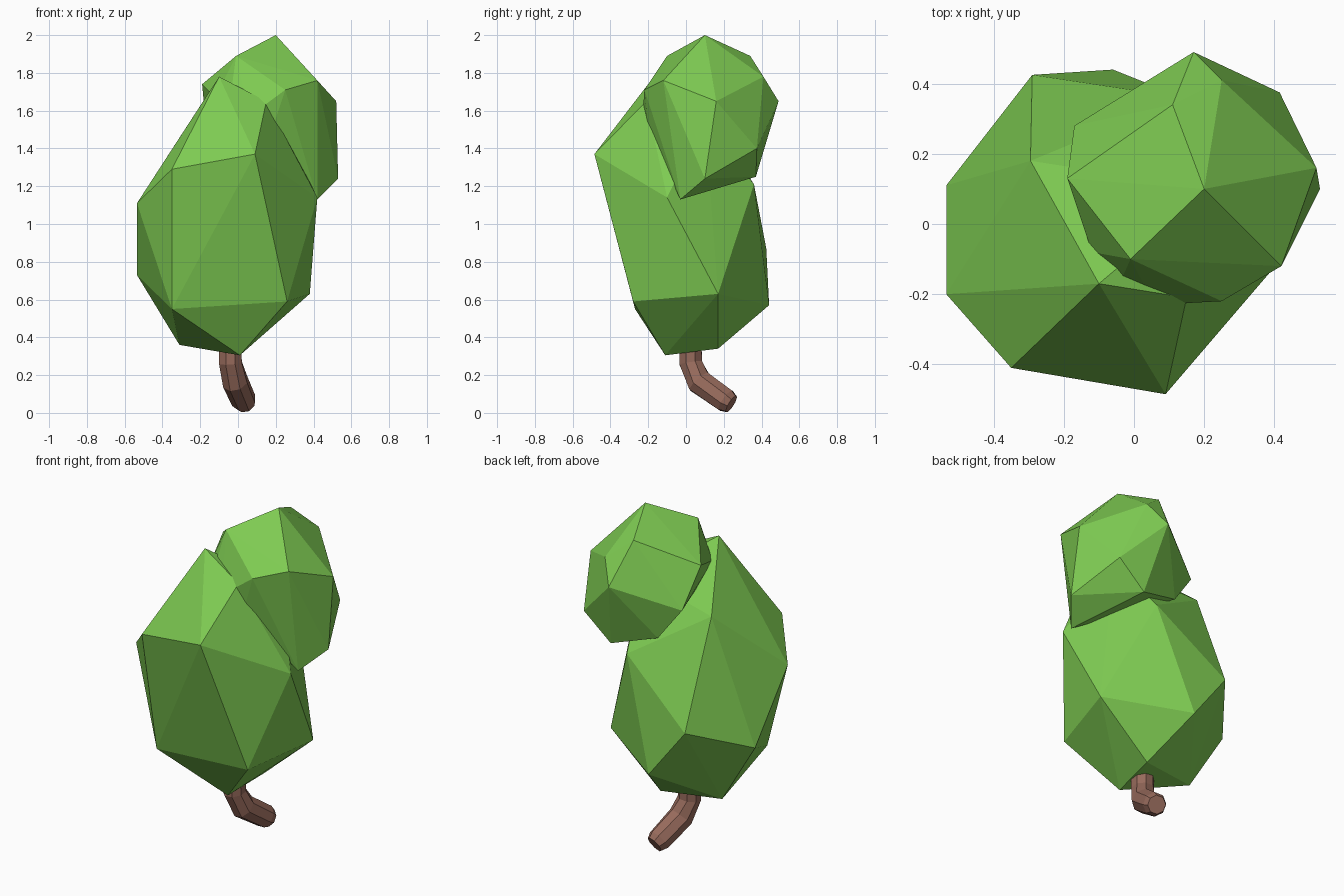
import bpy, bmesh, math
from mathutils import Vector

cube = bpy.data.objects.get("Cube")
if cube:
    bpy.data.objects.remove(cube, do_unlink=True)


def make_material(name, color):
    mat = bpy.data.materials.new(name)
    mat.use_nodes = True
    mat.diffuse_color = (*color, 1)
    mat.node_tree.nodes["Principled BSDF"].inputs["Base Color"].default_value = (*color, 1)
    return mat


def finish(bm, name, mat):
    bmesh.ops.recalc_face_normals(bm, faces=bm.faces[:])
    mesh = bpy.data.meshes.new(name)
    bm.to_mesh(mesh)
    bm.free()
    mesh.materials.append(mat)
    obj = bpy.data.objects.new(name, mesh)
    bpy.context.collection.objects.link(obj)
    return obj


def faceted_clump(name, corners, mat):
    """Flat-faced foliage stretched over a few corner points."""
    bm = bmesh.new()
    for corner in corners:
        bm.verts.new(corner)
    bmesh.ops.convex_hull(bm, input=bm.verts[:])
    loose = [v for v in bm.verts if not v.link_faces]
    bmesh.ops.delete(bm, geom=loose, context="VERTS")
    return finish(bm, name, mat)


def bent_tube(name, path, radii, sides, mat):
    """Tube whose rings follow the path, closed at both ends."""
    bm = bmesh.new()
    points = [Vector(p) for p in path]
    rings = []
    for i, (point, radius) in enumerate(zip(points, radii)):
        along = (points[min(i + 1, len(points) - 1)] - points[max(i - 1, 0)]).normalized()
        side = (Vector((1, 0, 0)) - along * along.x).normalized()
        other = along.cross(side)
        ring = []
        for k in range(sides):
            a = math.tau * (k + 0.5) / sides
            ring.append(bm.verts.new(point + radius * (side * math.cos(a) + other * math.sin(a))))
        rings.append(ring)
    for low, high in zip(rings, rings[1:]):
        for k in range(sides):
            n = (k + 1) % sides
            bm.faces.new((low[k], low[n], high[n], high[k]))
    bm.faces.new(rings[0])
    bm.faces.new(rings[-1])
    return finish(bm, name, mat)


leaf_green = make_material("leaf green", (0.209, 0.597, 0.084))
bark_brown = make_material("bark brown", (0.31, 0.146, 0.107))

# Large lower clump of leaves
faceted_clump("lower_foliage", [
    (-.10, -.17, 1.78), (.15, -.21, 1.65), (.22, .10, 1.55),
    (-.295, .18, 1.48), (-.35, -.41, 1.29), (.09, -.485, 1.37),
    (.42, -.10, 1.14), (.14, .36, 1.21), (-.535, -.20, 1.11),
    (-.535, .11, .73), (-.29, .425, .87), (.38, .17, .63),
    (-.06, .44, .57), (.26, -.28, .59), (-.35, -.27, .55),
    (-.31, .10, .36), (.05, .17, .34), (.01, -.11, .305),
], leaf_green)

# Smaller upper clump, leaning back to one side
faceted_clump("upper_foliage", [
    (.20, .10, 2.0), (-.01, -.10, 1.89), (.11, .34, 1.89),
    (.25, .41, 1.78), (.42, -.12, 1.76), (-.19, .13, 1.74),
    (.25, -.22, 1.71), (.52, .16, 1.65), (.17, .49, 1.65),
    (-.12, -.08, 1.67), (-.17, .28, 1.52), (.18, -.20, 1.5),
    (-.05, -.19, 1.6), (.06, -.23, 1.57),
    (.415, .375, 1.40), (.53, .10, 1.24), (.24, .37, 1.25),
    (-.03, .31, 1.33), (.42, -.03, 1.13),
], leaf_green)

# Crooked trunk
bent_tube("trunk",
          [(-.04, .02, .5), (-.04, .025, .265), (-.015, .07, .165), (.03, .21, .066), (.04, .24, .047)],
          [.064, .065, .071, .067, .052], 8, bark_brown)
